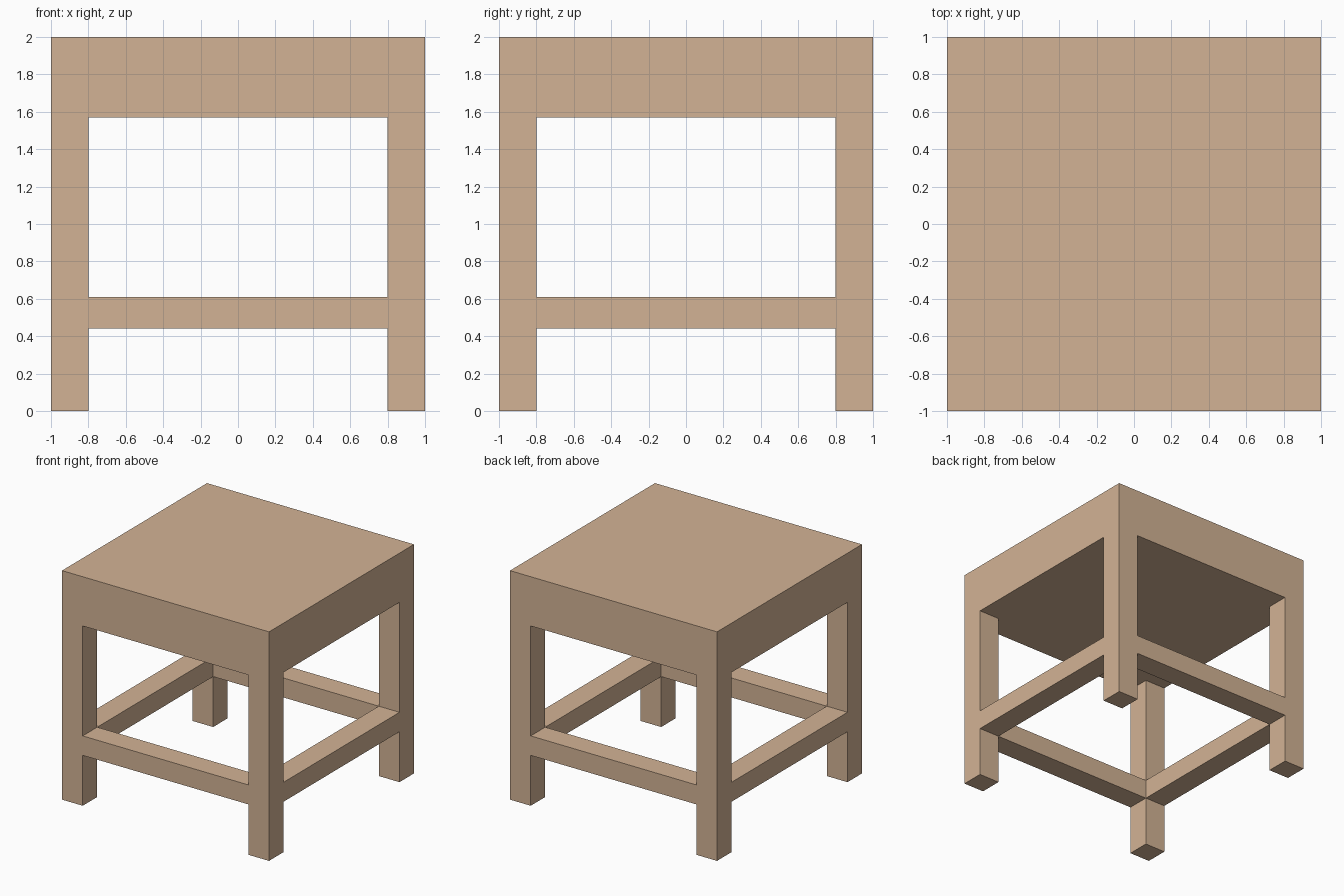
import bpy

if "Cube" in bpy.data.objects:
    bpy.data.objects.remove(bpy.data.objects["Cube"])

LEG = 0.2                     # leg and rail thickness
SEAT_Z, TOP = 1.57, 2.0       # seat underside and top
RAIL_Z0, RAIL_Z1 = 0.44, 0.61

wood = bpy.data.materials.new("wood")
wood.diffuse_color = (0.65, 0.45, 0.30, 1)
wood.use_nodes = True
wood.node_tree.nodes["Principled BSDF"].inputs["Base Color"].default_value = wood.diffuse_color


def box(name, lo, hi):
    size = [b - a for a, b in zip(lo, hi)]
    mid = [(a + b) / 2 for a, b in zip(lo, hi)]
    bpy.ops.mesh.primitive_cube_add(size=1, location=mid)
    ob = bpy.context.object
    ob.name = name
    ob.scale = size
    bpy.ops.object.transform_apply(location=False, rotation=False, scale=True)
    ob.data.materials.append(wood)
    return ob


# Thick square seat
box("seat", (-1, -1, SEAT_Z), (1, 1, TOP))

inner = 1 - LEG
spans = {-1: (-1, -inner), 1: (inner, 1)}
x_names = {-1: "left", 1: "right"}
y_names = {-1: "front", 1: "back"}

# Four square corner legs
for sx, (x0, x1) in spans.items():
    for sy, (y0, y1) in spans.items():
        box(f"{y_names[sy]}_{x_names[sx]}_leg", (x0, y0, 0), (x1, y1, SEAT_Z))

# Stretcher rails between the legs, flush with them
for s, (a, b) in spans.items():
    box(f"{y_names[s]}_rail", (-inner, a, RAIL_Z0), (inner, b, RAIL_Z1))
    box(f"{x_names[s]}_rail", (a, -inner, RAIL_Z0), (b, inner, RAIL_Z1))
